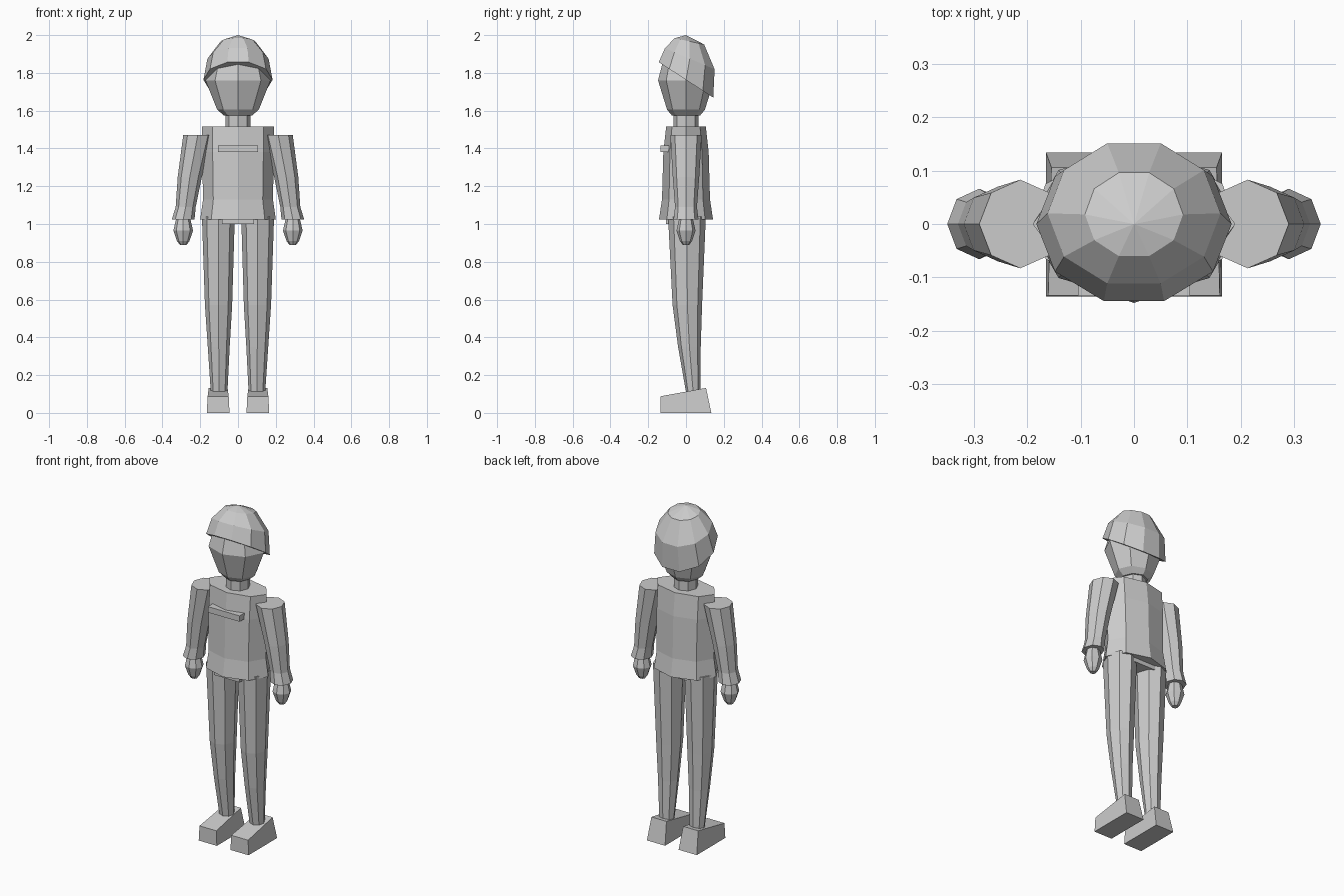
import bpy, bmesh
from math import cos, sin, radians, tau

cube = bpy.data.objects.get("Cube")
if cube:
    bpy.data.objects.remove(cube)

grey = bpy.data.materials.new("plain grey")
grey.use_nodes = True
colour = (0.6, 0.6, 0.6, 1)
grey.diffuse_color = colour
grey.node_tree.nodes["Principled BSDF"].inputs["Base Color"].default_value = colour


def finish(name, bm):
    bmesh.ops.recalc_face_normals(bm, faces=bm.faces)
    mesh = bpy.data.meshes.new(name)
    bm.to_mesh(mesh)
    bm.free()
    mesh.materials.append(grey)
    obj = bpy.data.objects.new(name, mesh)
    bpy.context.collection.objects.link(obj)
    return obj


def loft(name, rings, sides=8, apex=None):
    """Skin elliptical rings given as (x, y, z, radius x, radius y, tilt)."""
    bm = bmesh.new()
    loops = []
    for x, y, z, rx, ry, tilt in rings:
        t = radians(tilt)
        loop = []
        for i in range(sides):
            a = tau * i / sides
            d = ry * sin(a)
            loop.append(bm.verts.new((x + rx * cos(a), y + d * cos(t), z - d * sin(t))))
        loops.append(loop)
    for low, high in zip(loops, loops[1:]):
        for i in range(sides):
            j = (i + 1) % sides
            bm.faces.new((low[i], low[j], high[j], high[i]))
    bm.faces.new(loops[0])
    if apex:
        tip = bm.verts.new(apex)
        for i in range(sides):
            bm.faces.new((loops[-1][i], loops[-1][(i + 1) % sides], tip))
    else:
        bm.faces.new(loops[-1])
    return finish(name, bm)


def column(name, rings):
    """Upright loft centred on x = 0, rings as (z, radius x, radius y)."""
    return loft(name, [(0, 0, z, rx, ry, 0) for z, rx, ry in rings])


def box(name, low, high):
    bm = bmesh.new()
    bmesh.ops.create_cube(bm, size=1)
    for v in bm.verts:
        v.co = [a + (b - a) * (c + 0.5) for a, b, c in zip(low, high, v.co)]
    return finish(name, bm)


# Head, neck and torso
column("head", [(1.575, .075, .075), (1.605, .11, .1), (1.76, .172, .148), (1.87, .14, .12)])
column("neck", [(1.49, .066, .066), (1.6, .066, .066)])
column("torso", [(1.025, .2, .143), (1.13, .185, .127), (1.38, .19, .12), (1.515, .19, .105)])
box("pelvis", (-.085, -.105, 1.0), (.085, .09, 1.06))
box("chest_strip", (-.105, -.135, 1.38), (.105, -.085, 1.415))

# Hair dome, its rings tilting more towards the rim
loft("hair", [(0, 0, 1.763, .183, .181, 33), (0, .02, 1.875, .162, .15, 23),
              (0, .018, 1.967, .092, .084, 12)], sides=10, apex=(0, 0, 2))

# Limbs on both sides
for side, s in (("left", 1), ("right", -1)):
    loft(side + "_arm", [(s * x, 0, z, rx, ry, 0) for x, z, rx, ry in (
        (.29, 1.025, .06, .066), (.277, 1.09, .053, .058),
        (.255, 1.25, .064, .07), (.213, 1.47, .077, .083))])
    loft(side + "_hand", [(s * .29, 0, z, r, r * .97, 0) for z, r in (
        (.89, .018), (.91, .033), (.965, .052), (1.035, .036))])
    loft(side + "_leg", [(s * x, y, z, rx, ry, 0) for x, y, z, rx, ry in (
        (.1, .038, .11, .044, .038), (.102, .018, .35, .058, .06),
        (.103, .007, .57, .072, .078), (.104, .005, 1.04, .087, .1))])
    # Wedge foot, higher and narrower at the heel
    foot = box(side + "_foot", (s * .105 - .06, -.136, 0), (s * .105 + .06, .134, .088))
    for v in foot.data.vertices:
        if v.co.z > .01:
            back = v.co.y > 0
            v.co.x = s * .105 + (v.co.x - s * .105) * (.83 if back else .93)
            v.co.z = .132 if back else .088
            v.co.y = .106 if back else -.134
